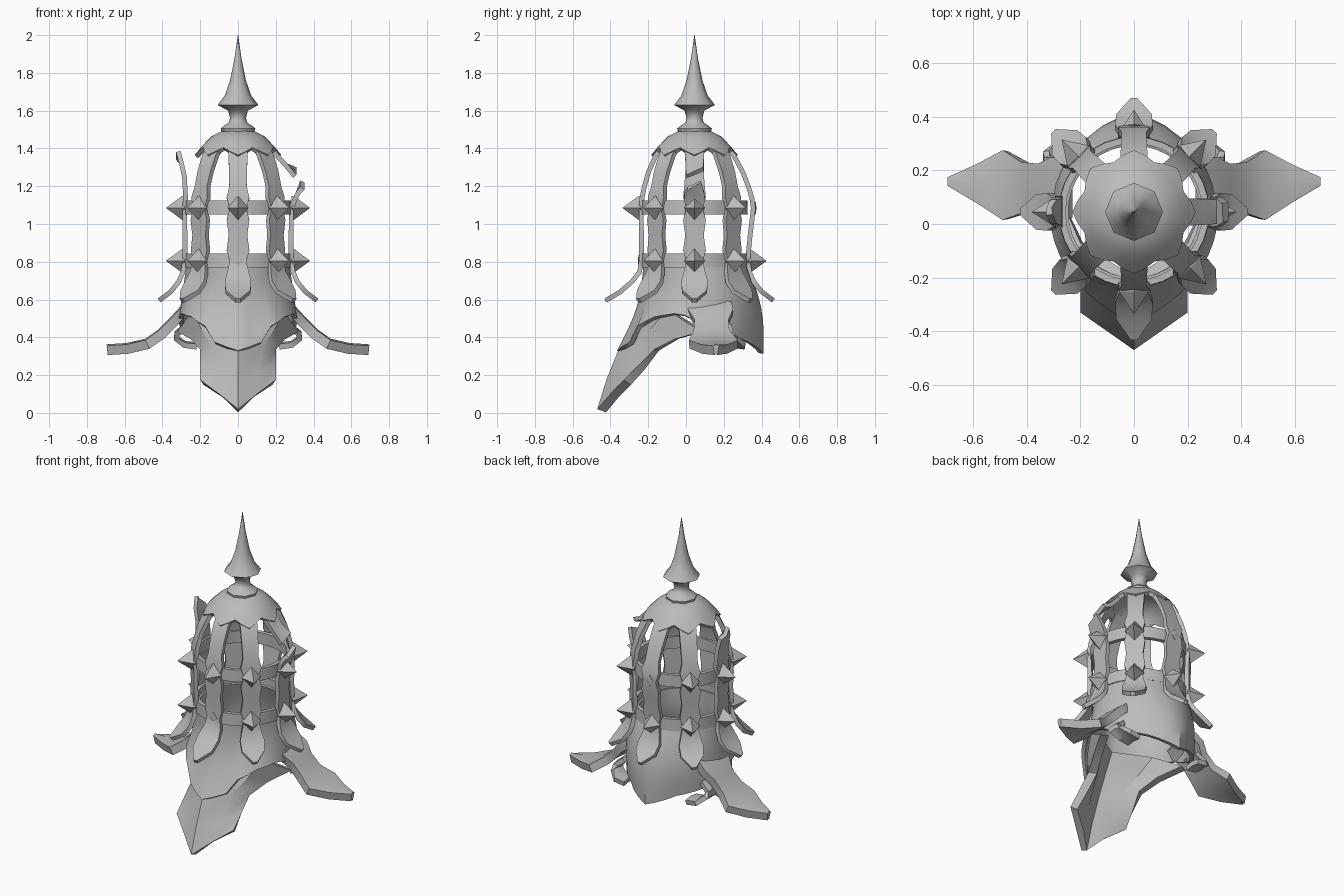
import bpy
from math import sin, cos, pi, radians
from mathutils import Vector, Matrix

cube = bpy.data.objects.get("Cube")
if cube:
    bpy.data.objects.remove(cube, do_unlink=True)

CENTRE = Vector((0, 0.045, 0))
steel = bpy.data.materials.new("grey steel")
steel.use_nodes = True
GREY = (0.5, 0.5, 0.5, 1)
steel.diffuse_color = GREY
steel.node_tree.nodes["Principled BSDF"].inputs["Base Color"].default_value = GREY


def sheet(name, rows, thick=0.0, loop=False, angle=32):
    """Skin a grid of points, facing away from the axis, with optional thickness."""
    n = len(rows[0])
    verts = [Vector(p) for row in rows for p in row]
    faces = []
    for i in range(len(rows) - 1):
        for j in range(n if loop else n - 1):
            k = (j + 1) % n
            faces.append([i * n + j, i * n + k, (i + 1) * n + k, (i + 1) * n + j])
    facing = 0
    for f in faces:
        a, b, c, d = (verts[i] for i in f)
        mid = (a + b + c + d) / 4 - CENTRE
        facing += (c - a).cross(d - b).dot(Vector((mid.x, mid.y, 0.3)))
    if facing < 0:
        faces = [f[::-1] for f in faces]
    mesh = bpy.data.meshes.new(name)
    mesh.from_pydata(verts, [], faces)
    mesh.validate()
    obj = bpy.data.objects.new(name, mesh)
    bpy.context.collection.objects.link(obj)
    mesh.materials.append(steel)
    bpy.ops.object.select_all(action='DESELECT')
    obj.select_set(True)
    bpy.context.view_layer.objects.active = obj
    # Thicken first so that the rims stay sharp when shaded
    if thick:
        mod = obj.modifiers.new("thickness", 'SOLIDIFY')
        mod.thickness = thick
        mod.offset = -1
        bpy.ops.object.modifier_apply(modifier=mod.name)
    bpy.ops.object.shade_smooth_by_angle(angle=radians(angle))


def lathe(name, profile, sides, thick=0.0, angle=32):
    rows = [[CENTRE + Vector((r * sin(2 * pi * j / sides), -r * cos(2 * pi * j / sides), z))
             for j in range(sides)] for r, z in profile]
    sheet(name, rows, thick, True, angle)


def lerp_keys(keys, x):
    for a, b in zip(keys, keys[1:]):
        if x <= b[0] + 1e-6:
            t = (x - a[0]) / (b[0] - a[0])
            return [p + (q - p) * t for p, q in zip(a[1:], b[1:])]


# Spire with collar
lathe("spire", [(0.001, 2.0), (0.018, 1.88), (0.042, 1.76), (0.07, 1.68), (0.108, 1.63),
                (0.052, 1.60), (0.042, 1.56), (0.05, 1.535), (0.075, 1.52), (0.092, 1.505),
                (0.086, 1.48)], 8, angle=50)

# Domed cap with a pointed hem above each strap
cap = []
for r, z, hem in [(0.03, 1.5, 0), (0.09, 1.49, 0), (0.14, 1.465, 0),
                  (0.18, 1.425, 0.4), (0.215, 1.385, 1)]:
    row = []
    for j in range(32):
        peak = hem * (1, 0, -1, 0)[j % 4]
        a = 2 * pi * j / 32
        rr = r + 0.015 * peak
        row.append(CENTRE + Vector((rr * sin(a), -rr * cos(a), z - 0.02 * peak)))
    cap.append(row)
sheet("cap", cap, 0.025, True)

# Hoops of the cage
for name, z in (("upper_hoop", 1.05), ("lower_hoop", 0.77)):
    lathe(name, [(0.282, z), (0.28, z + 0.075)], 32, 0.025)

# Cage straps: rows of height, radius, half width
UPPER = [(1.43, 0.165, 0.05), (1.37, 0.215, 0.05), (1.28, 0.255, 0.048), (1.2, 0.278, 0.046)]
LOWER = [(1.14, 0.29, 0.06), (1.085, 0.295, 0.044), (1.02, 0.295, 0.06), (0.94, 0.293, 0.049),
         (0.86, 0.293, 0.06), (0.805, 0.294, 0.044), (0.75, 0.303, 0.056), (0.70, 0.325, 0.07),
         (0.65, 0.365, 0.066), (0.605, 0.425, 0.012)]
CURLED = [(1.36, 0.328, 0.012), (1.32, 0.312, 0.045), (1.25, 0.296, 0.05)]
SNAPPED = [(1.2, 0.352, 0.035), (1.16, 0.33, 0.052), (1.125, 0.314, 0.056)]
STUB = UPPER[:2] + [(1.32, 0.262, 0.048), (1.28, 0.31, 0.045)]


def strap(name, path, turn, skew_row=None, bulge=0.0, flare=0.0):
    spin = Matrix.Rotation(turn, 3, 'Z')
    rows = []
    for i, (z, r, w) in enumerate(path):
        skew = 0.02 if i == skew_row else 0
        r += bulge * max(0, 1 - abs(z - 1.1) / 0.3) + flare * max(0, (0.75 - z) / 0.15)
        rows.append([CENTRE + spin @ Vector((r, s * w, z + s * skew)) for s in (-1, 0, 1)])
    sheet(name, rows, 0.025)


def stud(name, turn, z, r, size, height):
    spin = Matrix.Rotation(turn, 3, 'Z')
    rows = []
    for scale, out in ((1, -0.012), (1, 0), (0.01, height)):
        rows.append([CENTRE + spin @ Vector((r + out, size * scale * cos(k * pi / 2),
                                             z + 1.15 * size * scale * sin(k * pi / 2)))
                     for k in range(4)])
    sheet(name, rows, 0, True, 20)


PLACES = ["left", "back_left", "back", "back_right", "right", "front_right", "front", "front_left"]
for i, place in enumerate(PLACES):
    turn = i * pi / 4
    if place == "right":
        strap("right_strap", CURLED + LOWER, turn, 0)
    elif place == "left":
        strap("left_strap", SNAPPED + LOWER[1:], turn, 0)
        strap("left_strap_stub", STUB, turn, 3)
    else:
        strap(place + "_strap", UPPER + LOWER, turn, None,
              0.03 if place == "back" else 0, 0.055 if place == "front" else 0)
    for level, z in (("upper", 1.085), ("lower", 0.805)):
        # Two studs are lost, leaving only a small flat seat
        if (place, level) in (("front", "lower"), ("back", "upper")):
            stud(f"{place}_{level}_stud_seat", turn, z, 0.296 + 0.028 * (place == "back"), 0.03, 0.004)
        else:
            stud(f"{place}_{level}_stud", turn, z, 0.296, 0.055, 0.085)

# Helm shell: angle from the front, lower edge height, lower edge radius
EDGE = [(0, 0.33, 0.41), (20, 0.375, 0.365), (30, 0.46, 0.35), (50, 0.51, 0.325), (75, 0.53, 0.315),
        (95, 0.48, 0.315), (115, 0.42, 0.315), (150, 0.38, 0.32), (180, 0.315, 0.365)]
helm = []
for step in range(9):
    t = step / 8
    row = []
    for j in range(36):
        deg = j * 10
        zb, rb = lerp_keys(EDGE, min(deg, 360 - deg))
        a = radians(deg)
        r = 0.27 + (rb - 0.27) * t - 0.035 * cos(a) * sin(pi * t)
        row.append(CENTRE + Vector((r * sin(a), -r * cos(a), 0.8 + (zb - 0.8) * t)))
    helm.append(row)
sheet("helm_shell", helm, 0.025, True)

# Visor: ridge, middle and edge points of each row, mirrored
VISOR = [[(0, -0.47, 0.02), (0.1, -0.4, 0.1), (0.2, -0.33, 0.175)],
         [(0, -0.42, 0.18), (0.11, -0.34, 0.22), (0.2, -0.25, 0.255)],
         [(0, -0.355, 0.34), (0.13, -0.265, 0.345), (0.2, -0.17, 0.335)],
         [(0, -0.29, 0.48), (0.2, -0.18, 0.455), (0.25, -0.06, 0.39)],
         [(0, -0.24, 0.58), (0.24, -0.1, 0.545), (0.32, 0.08, 0.43)]]
sheet("visor", [[(-x, y, z) for x, y, z in row[:0:-1]] + row for row in VISOR], 0.05)

# Side wings and the hooked lugs behind them: x, z, front y, back y
WING = [(0.26, 0.59, 0.02, 0.24), (0.31, 0.55, 0.01, 0.25), (0.36, 0.495, 0.045, 0.225),
        (0.42, 0.435, 0.04, 0.23), (0.49, 0.385, 0.015, 0.275), (0.59, 0.362, 0.08, 0.222),
        (0.695, 0.355, 0.142, 0.175)]
LUG = [(0.28, 0.47, 0.13, 0.24), (0.335, 0.425, 0.16, 0.25), (0.34, 0.385, 0.19, 0.27),
       (0.29, 0.345, 0.21, 0.31), (0.22, 0.335, 0.21, 0.31)]
for side, s in (("left", 1), ("right", -1)):
    for part, path in (("wing", WING), ("lug", LUG)):
        rows = [[(s * x, a, z), (s * x, (a + b) / 2, z + 0.008), (s * x, b, z)] for x, z, a, b in path]
        sheet(f"{side}_{part}", rows, 0.05 if part == "wing" else 0.03)
